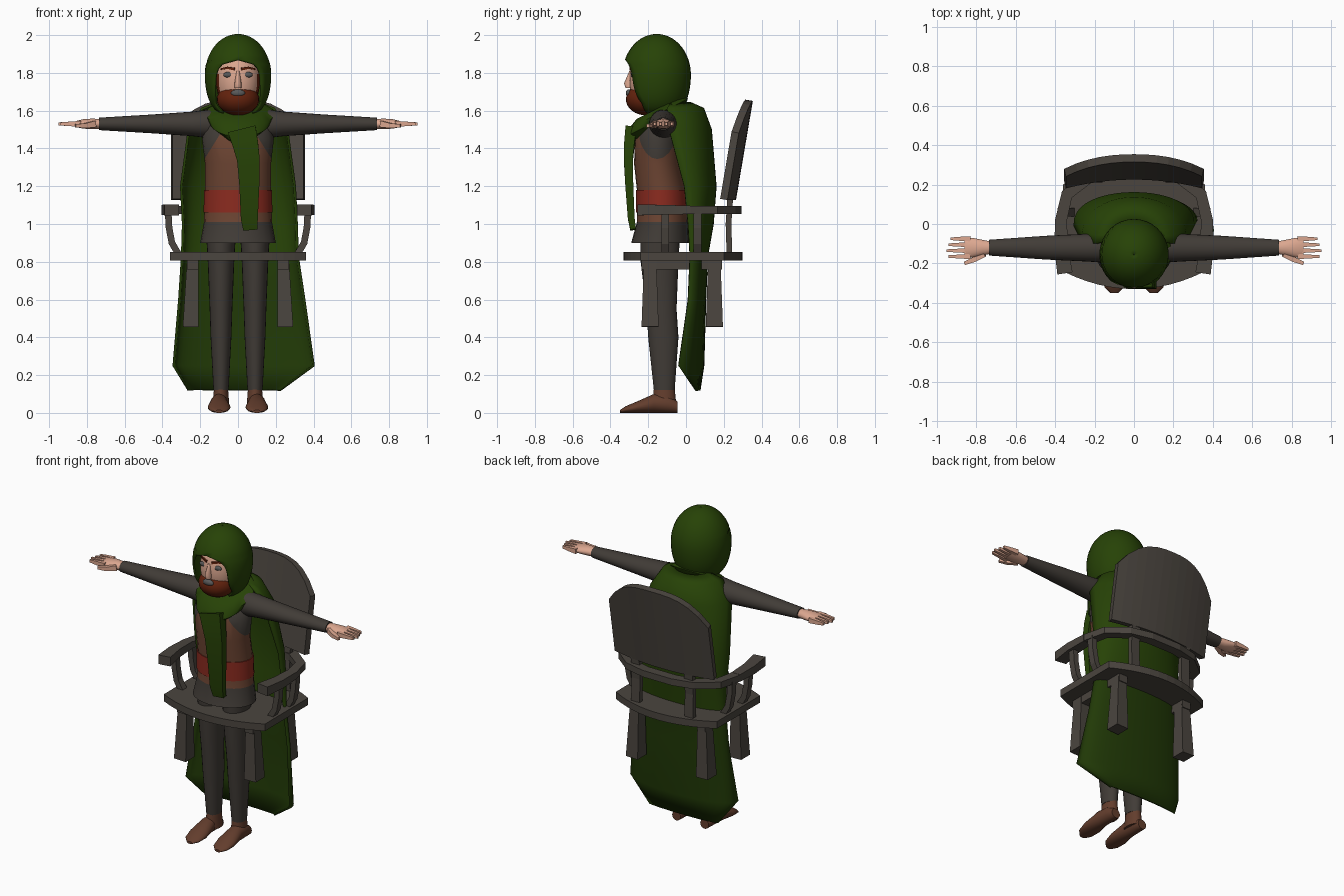
import bpy, bmesh
from math import sin, cos, pi, asin, radians
from mathutils import Vector

if "Cube" in bpy.data.objects:
    bpy.data.objects.remove(bpy.data.objects["Cube"])

FORWARD, UP, ACROSS = Vector((0, 1, 0)), Vector((0, 0, 1)), Vector((1, 0, 0))
SIDES = ((1, "left"), (-1, "right"))
ARM_Y, ARM_Z = -.12, 1.53


def material(name, *rgb):
    mat = bpy.data.materials.new(name)
    mat.use_nodes = True
    mat.diffuse_color = (*rgb, 1)
    shader = mat.node_tree.nodes["Principled BSDF"]
    shader.inputs["Base Color"].default_value = (*rgb, 1)
    return mat


GREEN = material("cape_green", .02, .055, .002)
SHADE = material("cape_hem_green", .015, .041, .002)
WOOD = material("chair_wood", .069, .059, .049)
CLOTH = material("cloth_grey", .053, .045, .038)
TUNIC = material("tunic_brown", .15, .058, .032)
RED = material("belt_red", .26, .024, .014)
BEARD = material("beard_russet", .125, .016, .004)
SKIN = material("skin", .72, .39, .28)
BOOT = material("boot_brown", .125, .047, .026)
GREY = material("face_grey", .1, .1, .1)


def finish(name, bm, *mats, smooth=True, rule=None, thickness=0):
    """Turn a bmesh into an object, colouring faces by a rule on their centres."""
    bmesh.ops.recalc_face_normals(bm, faces=bm.faces)
    if rule:
        for face in bm.faces:
            face.material_index = rule(face.calc_center_median())
    mesh = bpy.data.meshes.new(name)
    bm.to_mesh(mesh)
    bm.free()
    obj = bpy.data.objects.new(name, mesh)
    bpy.context.collection.objects.link(obj)
    for mat in mats:
        mesh.materials.append(mat)
    if thickness:
        solid = obj.modifiers.new("thickness", 'SOLIDIFY')
        solid.thickness, solid.offset = thickness, 0
    if smooth:
        bpy.ops.object.select_all(action='DESELECT')
        obj.select_set(True)
        bpy.context.view_layer.objects.active = obj
        bpy.ops.object.shade_smooth_by_angle(angle=radians(50))


def bridge(rows, solid=False):
    """Join rows of points with quads; solid rows are closed loops with end caps."""
    bm = bmesh.new()
    loops = [[bm.verts.new(p) for p in row] for row in rows]
    count = len(rows[0])
    for low, high in zip(loops, loops[1:]):
        for i in range(count if solid else count - 1):
            j = (i + 1) % count
            bm.faces.new((low[i], low[j], high[j], high[i]))
    if solid:
        bm.faces.new(loops[0])
        bm.faces.new(loops[-1])
    return bm


def oval(centre, a, b, count=24):
    turns = [2 * pi * i / count for i in range(count)]
    return [Vector(centre) + a * cos(t) + b * sin(t) for t in turns]


def upright(rings, x=0, tilt=0):
    """Ovals from (height, half width, front y, back y), tilted down at the front."""
    return bridge([oval((x, (front + back) / 2, z), ACROSS * wide,
                        (FORWARD + UP * tilt) * (back - front) / 2)
                   for z, wide, front, back in rings], solid=True)


def sideways(rings, s):
    """Ovals along an arm from (distance, half depth, half height)."""
    return bridge([oval((s * x, ARM_Y, ARM_Z), FORWARD * deep, UP * high)
                   for x, deep, high in rings], solid=True)


def ball(name, at, size, *mats, rule=None):
    bm = bmesh.new()
    bmesh.ops.create_uvsphere(bm, u_segments=24, v_segments=16, radius=1)
    bmesh.ops.scale(bm, vec=size, verts=bm.verts)
    bmesh.ops.translate(bm, vec=at, verts=bm.verts)
    finish(name, bm, *mats, rule=rule)


def sweep(name, path, width, depth, ref, mat, taper=1, smooth=False):
    """Rectangular bar along a path, scaled evenly towards taper at its end."""
    points = [Vector(p) for p in path]
    last = len(points) - 1
    rows = []
    for i, p in enumerate(points):
        along = (points[min(i + 1, last)] - points[max(i - 1, 0)]).normalized()
        side = along.cross(ref).normalized()
        size = (1 + (taper - 1) * i / last) / 2
        a, b = side * width * size, side.cross(along) * depth * size
        rows.append([p + a + b, p - a + b, p - a - b, p + a - b])
    finish(name, bridge(rows, solid=True), mat, smooth=smooth)


# Tunic with skirt hem, hip band and raglan shoulders
def tunic_rule(c):
    hem, shoulder = c.z < 1.01, c.z > 1.34 + 1.6 * (.18 - abs(c.x))
    return int(hem or shoulder)


torso = upright([(.9, .2, -.29, .015), (1.01, .18, -.26, .01), (1.18, .175, -.26, 0),
                 (1.32, .175, -.275, -.03), (1.45, .19, -.27, -.03),
                 (1.54, .17, -.23, -.04), (1.6, .1, -.2, -.06)])
for s, side in SIDES:
    bmesh.ops.bisect_plane(torso, geom=torso.verts[:] + torso.edges[:] + torso.faces[:],
                           plane_co=(s * .18, 0, 1.34), plane_no=(s * 1.6, 0, 1))
finish("tunic", torso, TUNIC, CLOTH, rule=tunic_rule)
finish("belt", upright([(1.06, .182, -.265, .01), (1.18, .18, -.265, .005)]), RED)

# Legs, shoes, sleeves and hands
for s, side in SIDES:
    finish(side + "_trouser_leg", upright([
        (.12, .04, -.17, -.06), (.4, .055, -.2, -.04), (.55, .06, -.21, -.05),
        (.8, .07, -.24, -.04), (.97, .08, -.24, -.03)], x=s * .09), CLOTH)
    finish(side + "_ankle", upright([(.03, .045, -.18, -.05), (.13, .037, -.17, -.06)], x=s * .09), BOOT)
    finish(side + "_shoe", bridge([
        oval((s * .1, y, top / 2), ACROSS * wide, UP * top / 2) for y, wide, top in [
            (-.045, .03, .06), (-.09, .04, .09), (-.17, .045, .1),
            (-.26, .06, .06), (-.32, .05, .035), (-.35, .02, .015)]], solid=True), BOOT)
    finish(side + "_sleeve", sideways([
        (.08, .06, .06), (.16, .075, .075), (.24, .07, .065),
        (.45, .06, .05), (.735, .04, .033)], s), CLOTH)
    finish(side + "_palm", sideways([
        (.72, .03, .025), (.77, .04, .028), (.82, .05, .025), (.86, .05, .015)], s), SKIN)
    for i in range(4):
        y, reach = ARM_Y + .045 - .03 * i, .95 - .01 * abs(i - 2)
        sweep(f"{side}_finger_{i + 1}", [(s * .83, y, ARM_Z), (s * .89, y, ARM_Z),
                                         (s * reach, y, ARM_Z)],
              .026, .032, UP, SKIN, taper=.5, smooth=True)
    sweep(side + "_thumb", [(s * .76, -.15, ARM_Z), (s * .81, -.18, ARM_Z - .01),
                            (s * .86, -.2, ARM_Z - .01)],
          .034, .034, UP, SKIN, taper=.5, smooth=True)

# Head, beard and face
finish("neck", upright([(1.5, .07, -.2, -.06), (1.68, .07, -.22, -.08)]), SKIN)
ball("head", (0, -.18, 1.76), (.117, .12, .18), SKIN, BEARD,
     rule=lambda c: int(c.z < 1.7 or (c.z < 1.78 and abs(c.x) > .095)))
ball("beard", (0, -.21, 1.66), (.112, .108, .085), BEARD)
finish("nose", upright([(1.72, .018, -.32, -.28), (1.745, .018, -.328, -.27),
                        (1.81, .009, -.3, -.27)]), SKIN)
ball("mouth", (0, -.303, 1.693), (.037, .016, .02), GREY)
for s, side in SIDES:
    ball(side + "_eye", (s * .05, -.28, 1.79), (.028, .012, .015), GREY)
    sweep(side + "_brow", [(s * .018, -.294, 1.82), (s * .055, -.28, 1.827), (s * .09, -.25, 1.82)],
          .01, .014, UP, BEARD, taper=.6)

# Hood: an egg with a squarish opening around the face
rows = []
for k in range(25):
    lift = -1.26 + k * (pi / 2 + 1.25) / 24
    z = 1.79 + .21 * sin(lift)
    girth = cos(lift) ** (1 if lift > 0 else .55)
    opening = .12 * max(0, 1 - abs((z - 1.7) / .165) ** 4) ** .4
    start = asin(min(opening / (.17 * girth), .85))
    turns = [start + (2 * pi - 2 * start) * i / 26 for i in range(27)]
    rows.append([(.17 * girth * sin(t), -.155 - .175 * girth * cos(t), z) for t in turns])
hood = bridge(rows)
bmesh.ops.remove_doubles(hood, verts=hood.verts, dist=.0005)
finish("hood", hood, GREEN, thickness=.012)

# Scarf collar dipping to a point, with one hanging tail
finish("scarf_collar", upright([(1.49, .09, -.31, -.06), (1.54, .16, -.32, -.01),
                                (1.585, .18, -.3, .01), (1.62, .12, -.26, -.01)],
                               x=.01, tilt=.5), GREEN)
sweep("scarf_tail", [(.02, -.29, 1.5), (.04, -.3, 1.42), (.055, -.305, 1.34),
                     (.06, -.3, 1.2), (.06, -.29, 1.03), (.065, -.28, .97)],
      .15, .06, FORWARD, GREEN, taper=.5, smooth=True)

# Cape: half-round rows of (height, half width, edge y, back y, sideways drift)
rows = []
for z, wide, edge, back, drift in [
        (1.64, .11, -.08, .02, 0), (1.61, .19, -.1, .09, 0), (1.5, .26, -.09, .13, 0),
        (1.2, .3, -.01, .155, 0), (1, .3, .01, .14, .01), (.83, .305, .02, .11, .01),
        (.6, .33, .01, .1, .02), (.25, .37, -.04, .09, .03), (.12, .24, .05, .07, -.02)]:
    turns = [pi * i / 20 for i in range(21)]
    rows.append([(drift - wide * cos(t), edge + (back - edge) * abs(sin(t)) ** .8, z) for t in turns])
finish("cape", bridge(rows), GREEN, SHADE, rule=lambda c: int(c.z < .83), thickness=.014)

# Chair seat with bowed front and back
SPAN = [i / 6 for i in range(-6, 7)]
finish("seat", bridge([[(.36 * u, -.33 + .09 * u * u, .83) for u in SPAN],
                       [(.36 * u, .3 - .1 * u * u, .83) for u in SPAN]]),
       WOOD, smooth=False, thickness=.045)

# Curved, leaning backrest with an arched top
rows = []
for k in (0, .5, 1):
    rise = [k * (.525 - .17 * abs(u) ** 3) for u in SPAN]
    rows.append([(.35 * u, .245 - .045 * u * u + .17 * h, 1.13 + h) for u, h in zip(SPAN, rise)])
finish("backrest", bridge(rows), WOOD, smooth=False, thickness=.04)

# Arm rail running round the back
half = [(.37, -.12), (.37, .02), (.34, .15), (.23, .235), (.1, .265)]
rail = [(x, y, 1.075) for x, y in half]
sweep("arm_rail", rail + [(-x, y, z) for x, y, z in reversed(rail)], .06, .042, UP, WOOD)

# Hand rests, legs, aprons, struts and back posts
for s, side in SIDES:
    sweep(side + "_hand_rest", [(s * .37, .02, 1.075), (s * .37, -.12, 1.075), (s * .35, -.25, 1.075)],
          .06, .045, UP, WOOD, taper=1.3)
    sweep(side + "_apron", [(s * .24, -.235, .785), (s * .24, .19, .785)], .06, .05, UP, WOOD)
    for y, place in ((-.19, "front"), (.15, "back")):
        sweep(f"{place}_{side}_chair_leg", [(s * .24, y, .81), (s * .25, y, .455)],
              .06, .065, FORWARD, WOOD, taper=1.4)
    for y, place in ((-.11, "front"), (.06, "back")):
        sweep(f"{place}_{side}_arm_strut", [(s * .315, y, .84), (s * .35, y, .9),
                                            (s * .365, y, .98), (s * .37, y, 1.07)],
              .035, .042, FORWARD, WOOD)
    sweep(side + "_back_post", [(s * .19, .23, .84), (s * .19, .225, 1), (s * .19, .235, 1.15)],
          .06, .03, FORWARD, WOOD)
